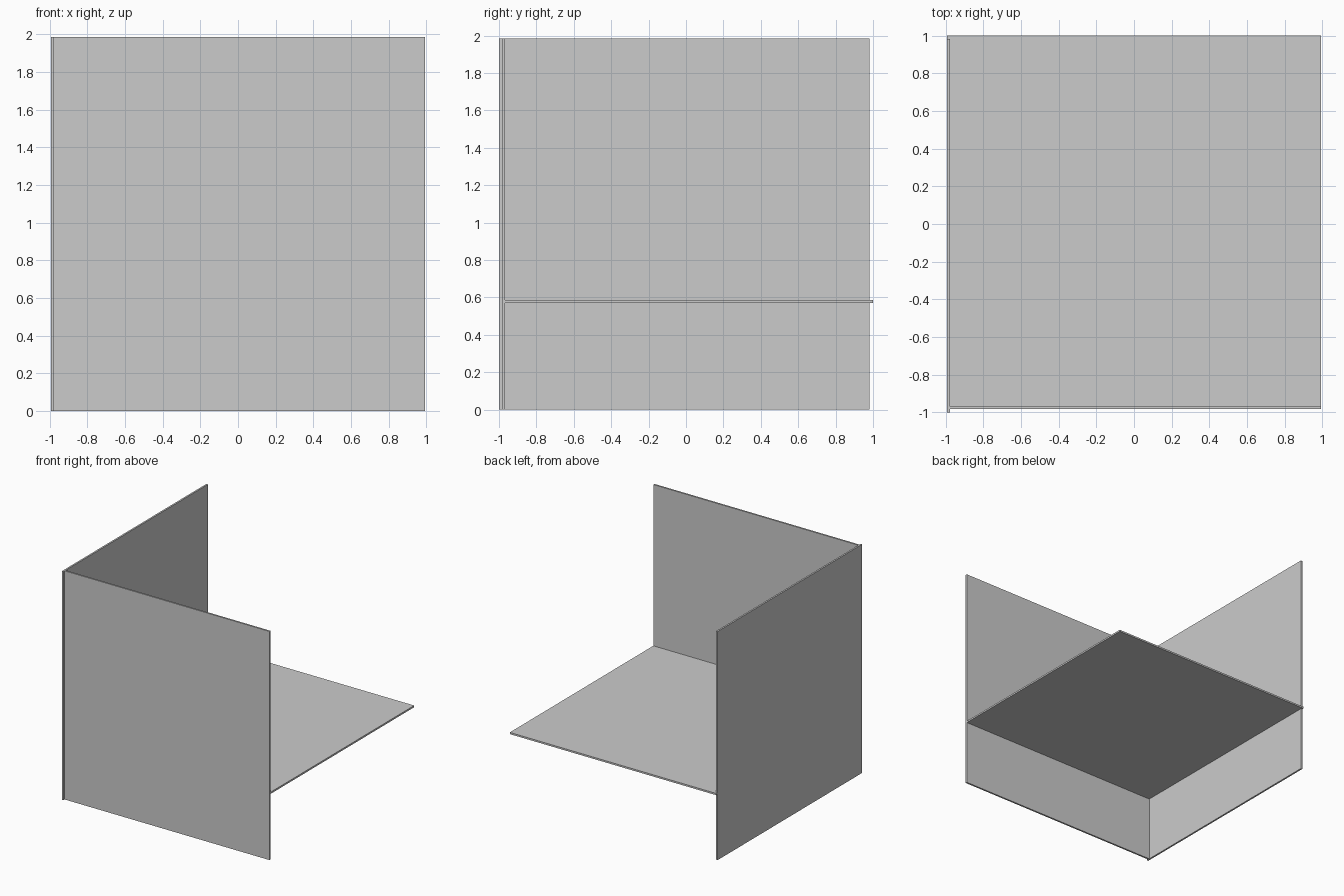
import bpy

if "Cube" in bpy.data.objects:
    bpy.data.objects.remove(bpy.data.objects["Cube"])

T = 0.015   # panel thickness
H = 0.992   # half panel width


def panel(name, x, y, z):
    """Thin box given by its (min, max) range on each axis."""
    bpy.ops.mesh.primitive_cube_add(
        size=1, location=[(a + b) / 2 for a, b in (x, y, z)])
    ob = bpy.context.object
    ob.name = name
    ob.scale = [b - a for a, b in (x, y, z)]
    bpy.ops.object.transform_apply(location=False, rotation=False, scale=True)
    return ob


# Two upright panels meeting at the front left corner
panel("side_panel", (-H, -H + T), (-1, 0.982), (0, 1.985))
panel("front_panel", (-H, H), (-0.983, -0.983 + T), (0, 1.985))

# Horizontal panel running through both uprights
panel("shelf_panel", (-H, H), (-0.983, 1), (0.57, 0.57 + T))
